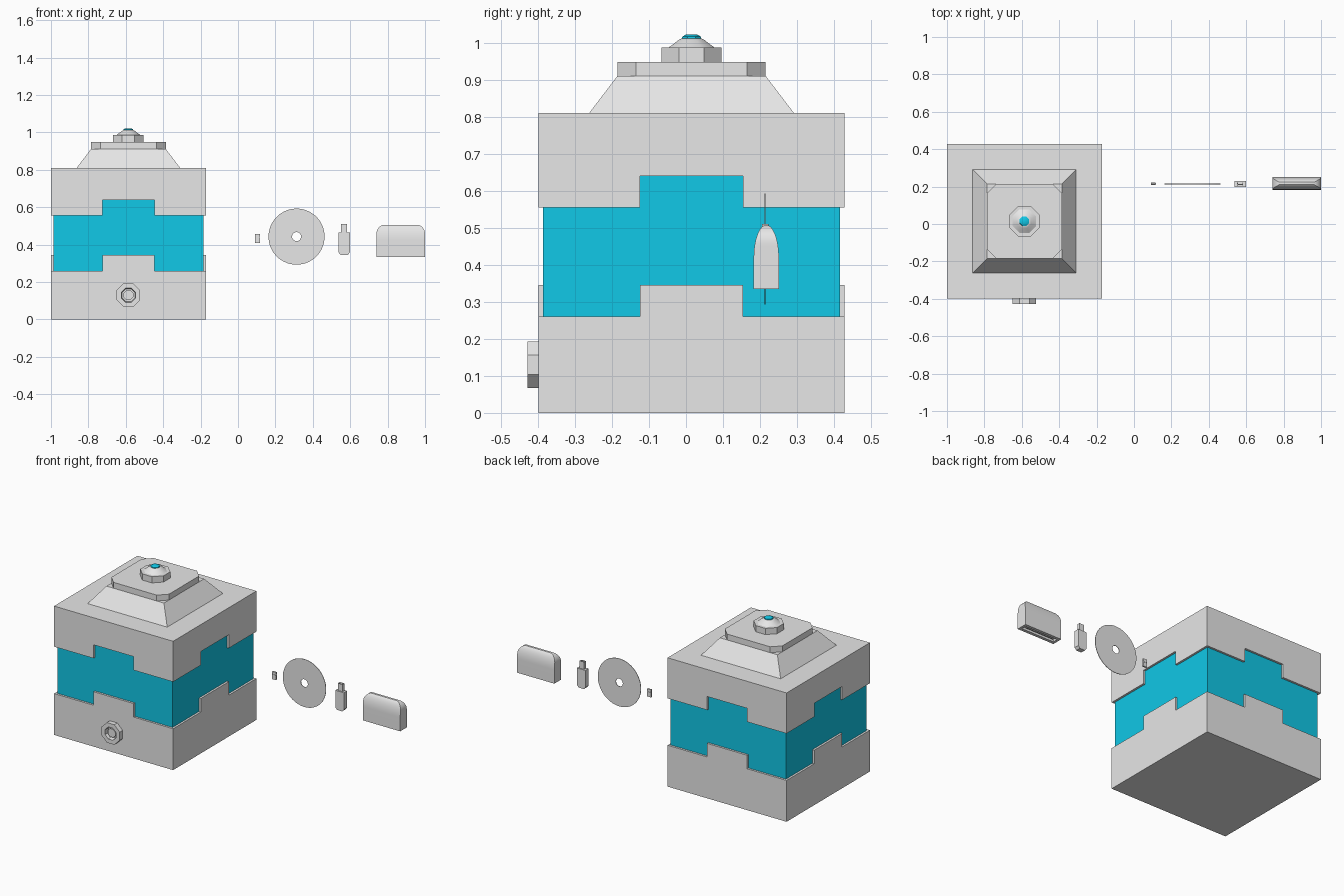
import bpy, bmesh, math
from mathutils import Matrix, Vector

if "Cube" in bpy.data.objects:
    bpy.data.objects.remove(bpy.data.objects["Cube"])


def material(name, rgb):
    m = bpy.data.materials.new(name)
    m.use_nodes = True
    m.diffuse_color = (*rgb, 1)
    m.node_tree.nodes["Principled BSDF"].inputs["Base Color"].default_value = (*rgb, 1)
    return m


GREY = material("light grey", (0.8, 0.8, 0.8))
CYAN = material("cyan", (0.006, 0.65, 0.9))
CX, CY = -0.586, 0.015      # centre of the cube
HALF, CORE = 0.414, 0.401   # half widths of shell and core
ITEM_Y = 0.214              # plane of the loose items


def finish(name, bm, mat, smooth=False):
    bmesh.ops.recalc_face_normals(bm, faces=bm.faces)
    me = bpy.data.meshes.new(name)
    bm.to_mesh(me)
    bm.free()
    me.materials.append(mat)
    ob = bpy.data.objects.new(name, me)
    bpy.context.collection.objects.link(ob)
    if smooth:
        bpy.ops.object.select_all(action='DESELECT')
        ob.select_set(True)
        bpy.context.view_layer.objects.active = ob
        bpy.ops.object.shade_smooth_by_angle(angle=math.radians(35))
    return ob


def loft(name, rings, mat, smooth=False, closed=False):
    """Skin a stack of equal-length rings; cap the ends or join them."""
    bm = bmesh.new()
    loops = [[bm.verts.new(p) for p in r] for r in rings]
    n = len(loops[0])
    pairs = list(zip(loops, loops[1:])) + ([(loops[-1], loops[0])] if closed else [])
    for a, b in pairs:
        for i in range(n):
            j = (i + 1) % n
            bm.faces.new((a[i], a[j], b[j], b[i]))
    if not closed:
        bm.faces.new(loops[0])
        bm.faces.new(loops[-1])
    return finish(name, bm, mat, smooth)


def box(name, x, y, z, mat=GREY):
    corners = [(x[0], y[0]), (x[1], y[0]), (x[1], y[1]), (x[0], y[1])]
    return loft(name, [[(a, b, h) for a, b in corners] for h in z], mat)


def cut_square(half, cut, z):
    pts = []
    for sx, sy in ((1, 1), (-1, 1), (-1, -1), (1, -1)):
        pair = [(sx * half, sy * (half - cut)), (sx * (half - cut), sy * half)]
        pts += pair if sx * sy > 0 else pair[::-1]
    return [(CX + a, CY + b, z) for a, b in pts]


def octagon(apothem, z):
    return cut_square(apothem, apothem * (2 - math.sqrt(2)), z)


def disc_ring(cx, y, cz, r, n):
    off = math.pi / n
    return [(cx + r * math.cos(off + 2 * math.pi * i / n), y,
             cz + r * math.sin(off + 2 * math.pi * i / n)) for i in range(n)]


def square(half, z):
    return [(CX + a * half, CY + b * half, z) for a, b in ((-1, -1), (1, -1), (1, 1), (-1, 1))]


# Main cube: core, base with tabs, lid with corner skirts
loft("core", [square(CORE, 0.2), square(CORE, 0.7)], CYAN)
loft("base", [square(HALF, 0), square(HALF, 0.26)], GREY)
loft("lid", [square(HALF, 0.64), square(HALF, 0.81)], GREY)
TAB = 0.139
for s, side in ((-1, "right"), (1, "left")):
    xs = sorted((CX + s * HALF, CX + s * CORE))
    box("base_tab_" + side, xs, (CY - TAB, CY + TAB), (0.25, 0.345))
for s, side in ((-1, "front"), (1, "back")):
    ys = sorted((CY + s * HALF, CY + s * CORE))
    box("base_tab_" + side, (CX - TAB, CX + TAB), ys, (0.25, 0.345))
for sx, nx in ((-1, "right"), (1, "left")):
    for sy, ny in ((-1, "front"), (1, "back")):
        outline = [(HALF, HALF), (TAB, HALF), (TAB, CORE), (CORE, CORE), (CORE, TAB), (HALF, TAB)]
        loft(f"lid_skirt_{ny}_{nx}",
             [[(CX + sx * a, CY + sy * b, z) for a, b in outline] for z in (0.555, 0.65)], GREY)

# Roof: sloped block, clipped plate, knob and light
loft("roof_slope", [square(0.277, 0.81), square(0.2, 0.911)], GREY)
loft("roof_plate", [cut_square(0.2, 0.05, z) for z in (0.911, 0.948)], GREY)
loft("knob_collar", [octagon(0.081, z) for z in (0.948, 0.987)], GREY)
loft("knob_dome", [octagon(r, z) for r, z in
                   ((0.063, 0.987), (0.05, 0.996), (0.036, 1.007), (0.027, 1.012))], GREY, True)
loft("knob_light", [octagon(r, z) for r, z in
                    ((0.026, 1.008), (0.025, 1.017), (0.016, 1.022))], CYAN, True)

# Front port: octagonal collar with a recessed plug
K = 1 / math.cos(math.pi / 8)
front = CY - HALF
loft("port_collar", [disc_ring(CX, y, 0.13, r * K, 8) for r, y in
                     ((0.063, front), (0.063, front - 0.03), (0.038, front - 0.03), (0.034, front))],
     GREY, closed=True)
loft("port_plug", [disc_ring(CX, y, 0.13, 0.026 * K, 8) for y in (front, front - 0.02)], GREY)

# Disc with a centre hole
loft("disc", [disc_ring(0.313, ITEM_Y + y, 0.443, r, 48) for r, y in
              ((0.15, 0.0015), (0.15, -0.0015), (0.024, -0.0015), (0.024, 0.0015))],
     GREY, True, closed=True)

# Memory card with a side notch
card = [(0.09, 0.41), (0.117, 0.41), (0.117, 0.436), (0.113, 0.44),
        (0.117, 0.446), (0.117, 0.458), (0.09, 0.458)]
loft("memory_card", [[(a, y, b) for a, b in card] for y in (0.21, 0.22)], GREY)
box("card_ridge", (0.092, 0.115), (0.208, 0.222), (0.436, 0.442))

# Plug-in stick: chamfered body and hollow connector
body = [(-0.018, 0.344), (0.018, 0.344), (0.03, 0.358), (0.03, 0.464), (-0.03, 0.464), (-0.03, 0.358)]
loft("stick_body", [[(0.568 + a, y, b) for a, b in body] for y in (0.198, 0.23)], GREY)
conn = [(-0.016, -0.009), (0.016, -0.009), (0.016, 0.009), (-0.016, 0.009)]
loft("stick_connector", [[(0.568 + a * k, ITEM_Y + b * k, z) for a, b in conn]
                         for k, z in ((1, 0.46), (1, 0.51), (0.8, 0.51), (0.8, 0.466))], GREY)
box("stick_contact", (0.557, 0.579), (0.209, 0.214), (0.464, 0.505))

# Cartridge: rounded shell with a slot underneath
XC, XH, YH, BOTTOM, SHOULDER, TOP = 0.87, 0.13, 0.034, 0.335, 0.42, 0.508


def shell_ring(kx, ky, z):
    return [(XC + kx * a, ITEM_Y + 0.003 + ky * b, z) for a, b in ((-1, -1), (1, -1), (1, 1), (-1, 1))]


rings = [shell_ring(XH * 0.88, YH * 0.45, BOTTOM + 0.03), shell_ring(XH * 0.88, YH * 0.45, BOTTOM),
         shell_ring(XH, YH, BOTTOM)]
CORNER = 0.05
for i in range(13):
    t = math.radians(i * 6.5)
    z = SHOULDER + (TOP - SHOULDER) * math.sin(t)
    d = max(0, z - (TOP - CORNER)) / CORNER
    rings.append(shell_ring(XH - CORNER * (1 - math.sqrt(max(0, 1 - d * d))), YH * math.cos(t), z))
loft("cartridge", rings, GREY, True)
box("cartridge_contacts", (XC - 0.1, XC + 0.1), (ITEM_Y - 0.001, ITEM_Y + 0.007), (BOTTOM + 0.005, BOTTOM + 0.035))
